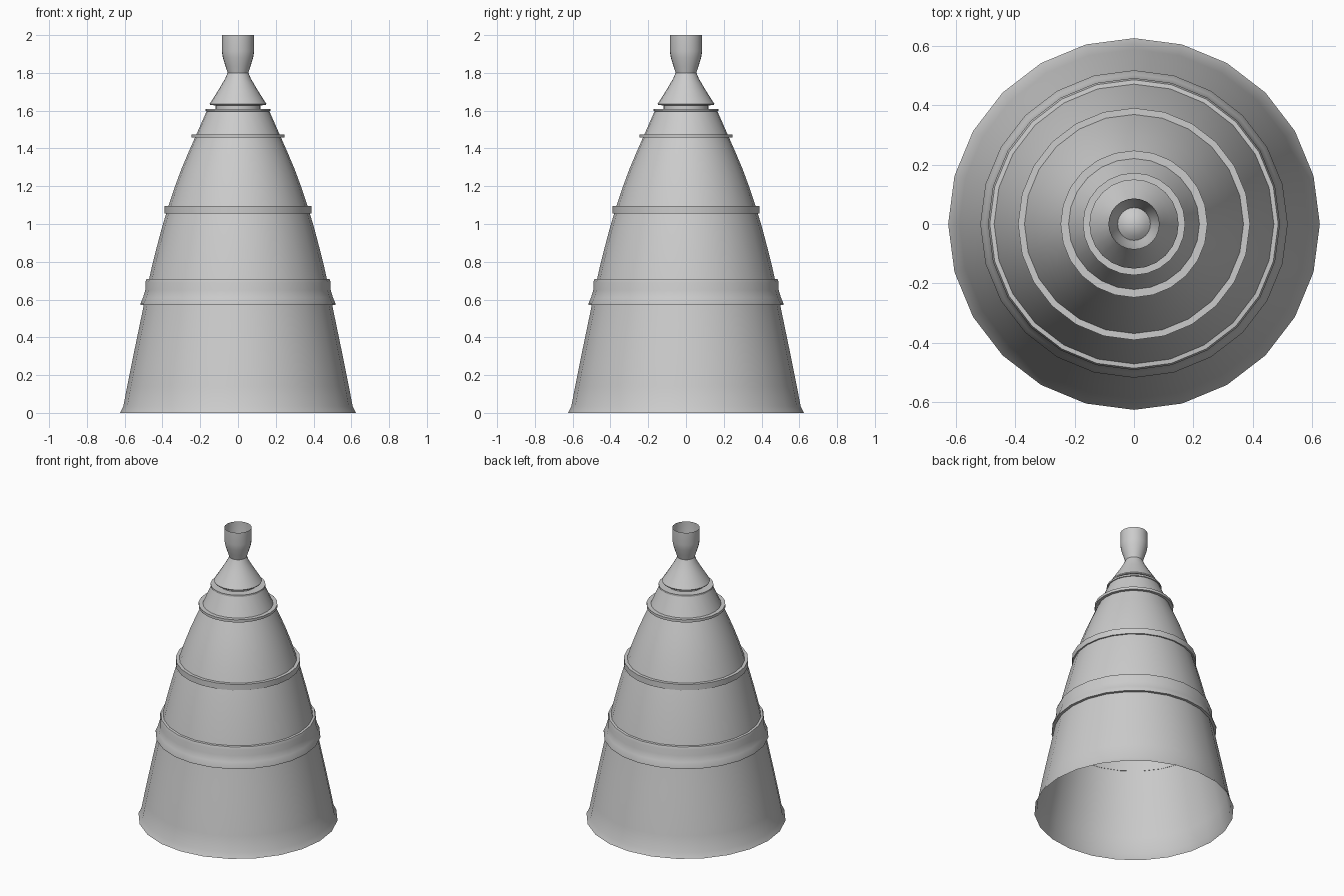
import bpy, bmesh, math

if "Cube" in bpy.data.objects:
    bpy.data.objects.remove(bpy.data.objects["Cube"])

SIDES = 24

metal = bpy.data.materials.new("grey_metal")
metal.diffuse_color = (0.6, 0.6, 0.6, 1)
metal.use_nodes = True
metal.node_tree.nodes["Principled BSDF"].inputs["Base Color"].default_value = metal.diffuse_color


def lathe(name, profile, angle=30):
    """Spin (radius, z) points, listed top to bottom, around z."""
    bm = bmesh.new()
    rings = []
    for r, z in profile:
        if r == 0:
            rings.append([bm.verts.new((0, 0, z))] * SIDES)
        else:
            rings.append([bm.verts.new((r * math.cos(2 * math.pi * i / SIDES),
                                        r * math.sin(2 * math.pi * i / SIDES), z))
                          for i in range(SIDES)])
    for top, low in zip(rings, rings[1:]):
        for i in range(SIDES):
            j = (i + 1) % SIDES
            corners = [top[i], low[i], low[j], top[j]]
            bm.faces.new(list(dict.fromkeys(corners)))
    mesh = bpy.data.meshes.new(name)
    bm.to_mesh(mesh)
    bm.free()
    mesh.materials.append(metal)
    obj = bpy.data.objects.new(name, mesh)
    bpy.context.collection.objects.link(obj)
    bpy.ops.object.select_all(action='DESELECT')
    obj.select_set(True)
    bpy.context.view_layer.objects.active = obj
    bpy.ops.object.shade_smooth_by_angle(angle=math.radians(angle))
    return obj


# open combustion chamber, throat and upper flare with its neck
lathe("chamber_and_throat", [
    (0.085, 2.0), (0.086, 1.915), (0.08, 1.88), (0.066, 1.835), (0.055, 1.80),
    (0.068, 1.77), (0.094, 1.725), (0.122, 1.68), (0.15, 1.636),
    (0.148, 1.63), (0.12, 1.628), (0.12, 1.605)])

# rounded plug closing the throat
lathe("throat_plug", [(0, 1.825), (0.02, 1.822), (0.04, 1.813), (0.055, 1.80)])

# main bell skin
lathe("bell", [
    (0.165, 1.60), (0.22, 1.475), (0.262, 1.38), (0.30, 1.29), (0.337, 1.19),
    (0.37, 1.09), (0.403, 0.98), (0.432, 0.87), (0.457, 0.77), (0.477, 0.68),
    (0.499, 0.57), (0.53, 0.42), (0.559, 0.28), (0.587, 0.14), (0.607, 0.035),
    (0.625, 0.0)])

# collar under the neck
lathe("top_collar", [(0.12, 1.61), (0.172, 1.61), (0.172, 1.598), (0.163, 1.596)])


# stiffening hoops: name, inner top, outer, inner bottom, z top, z bottom
for name, r_top, r_out, r_low, z1, z0 in [
        ("upper_hoop", 0.218, 0.247, 0.225, 1.475, 1.457),
        ("middle_hoop", 0.368, 0.39, 0.378, 1.095, 1.055)]:
    lathe(name, [(r_top, z1), (r_out, z1), (r_out, z0), (r_low, z0)])

# broad manifold band that flares at its lower edge
lathe("manifold_band", [
    (0.468, 0.71), (0.485, 0.708), (0.491, 0.69), (0.491, 0.65),
    (0.503, 0.61), (0.517, 0.578), (0.517, 0.57), (0.497, 0.57)])
